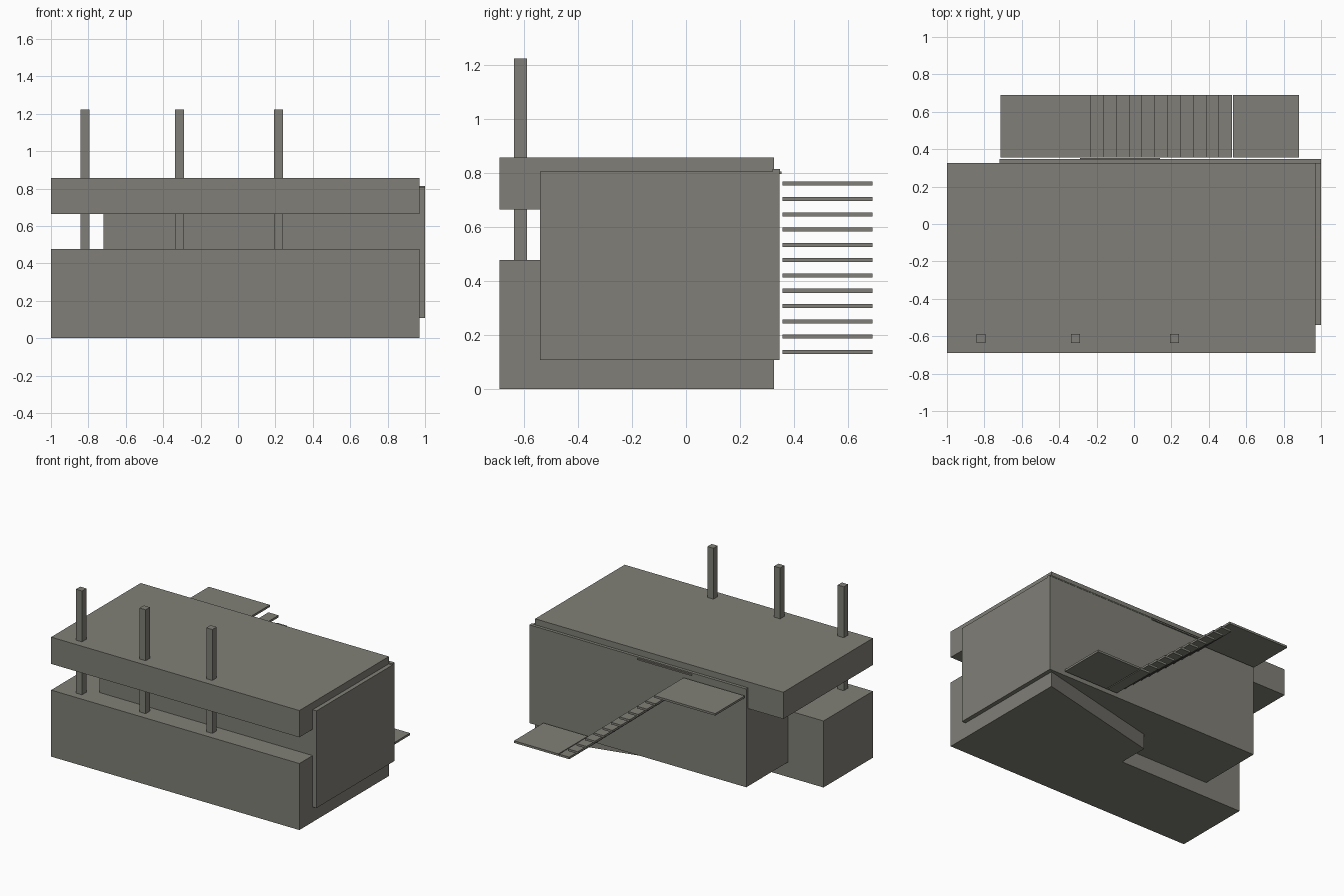
import bpy, bmesh

if "Cube" in bpy.data.objects:
    bpy.data.objects.remove(bpy.data.objects["Cube"])

stone = bpy.data.materials.new("warm_grey_stone")
stone.diffuse_color = (0.216, 0.212, 0.184, 1.0)
stone.use_nodes = True
stone.node_tree.nodes["Principled BSDF"].inputs["Base Color"].default_value = stone.diffuse_color


def prism(name, outline, z0, z1):
    """Extrude a flat outline (x, y) from z0 up to z1."""
    bm = bmesh.new()
    base = bm.faces.new([bm.verts.new((x, y, z0)) for x, y in outline])
    top = bmesh.ops.extrude_face_region(bm, geom=[base])["geom"]
    bmesh.ops.translate(bm, vec=(0, 0, z1 - z0),
                        verts=[v for v in top if isinstance(v, bmesh.types.BMVert)])
    bmesh.ops.recalc_face_normals(bm, faces=bm.faces)
    mesh = bpy.data.meshes.new(name)
    bm.to_mesh(mesh)
    bm.free()
    mesh.materials.append(stone)
    obj = bpy.data.objects.new(name, mesh)
    bpy.context.collection.objects.link(obj)
    return obj


def box(name, x0, x1, y0, y1, z0, z1):
    return prism(name, [(x0, y0), (x1, y0), (x1, y1), (x0, y1)], z0, z1)


# Ground storey: deep at the right, shallow at the left, slanted back wall
prism("lower_block",
      [(-1, -0.69), (0.97, -0.69), (0.97, 0.325),
       (-0.01, 0.09), (-0.01, -0.13), (-1, -0.13)], 0, 0.477)

# Main body and overhanging roof slab
box("main_body", -0.72, 1.0, -0.54, 0.345, 0.108, 0.805)
box("roof_slab", -1, 0.97, -0.69, 0.325, 0.665, 0.857)

# Thin coping and door sill along the back wall
box("back_coping", -0.72, 1.0, 0.32, 0.347, 0.805, 0.814)
box("back_sill", -0.29, 0.14, 0.345, 0.354, 0.795, 0.805)

# Square posts rising through the roof
for i, x in enumerate((-0.817, -0.312, 0.217)):
    box(f"post_{i + 1}", x - 0.024, x + 0.024, -0.635, -0.587, 0.47, 1.222)

# Floating back stair: two landings joined by open treads
Y0, Y1, THICK = 0.356, 0.69, 0.015
TOP_Z, LOW_Z, STEPS = 0.767, 0.145, 12
box("upper_landing", -0.715, -0.31, Y0, Y1, TOP_Z - THICK, TOP_Z)
box("lower_landing", 0.53, 0.882, Y0, Y1, LOW_Z - THICK, LOW_Z)
for i in range(STEPS):
    x = -0.31 + i * 0.0685
    z = TOP_Z + (LOW_Z - TOP_Z) * i / (STEPS - 1)
    box(f"tread_{i + 1}", x, x + 0.08, Y0, Y1, z - THICK, z)
